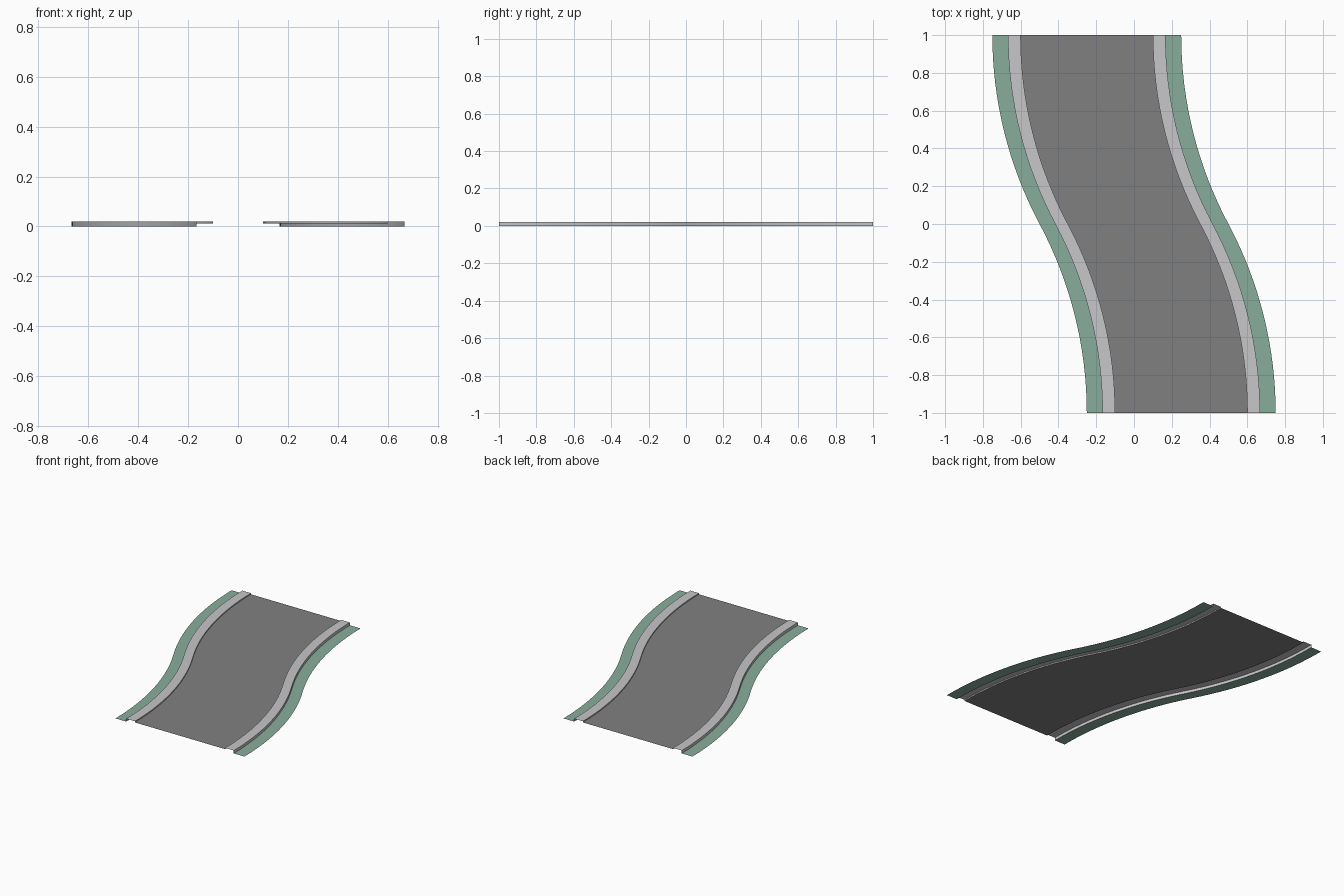
import bpy, bmesh, math

if "Cube" in bpy.data.objects:
    bpy.data.objects.remove(bpy.data.objects["Cube"])

SEG = 16            # segments per half of the S bend
SHIFT = 0.25        # sideways shift of each end
R = (1 + SHIFT**2) / (2 * SHIFT)
ROAD_Z, CURB_Z = 0.012, 0.02


def material(name, rgb):
    m = bpy.data.materials.new(name)
    m.diffuse_color = (*rgb, 1)
    m.use_nodes = True
    m.node_tree.nodes["Principled BSDF"].inputs["Base Color"].default_value = m.diffuse_color
    return m


asphalt = material("asphalt grey", (0.216, 0.216, 0.216))
concrete = material("curb light grey", (0.57, 0.57, 0.59))
grass = material("verge green", (0.25, 0.42, 0.33))


# S-shaped path made of two arcs, upright at both ends
def path():
    a_max = math.asin(1 / R)
    half = []
    for i in range(SEG + 1):
        a = a_max * i / SEG
        half.append((SHIFT - R * (1 - math.cos(a)), -1 + R * math.sin(a)))
    return half + [(-x, -y) for x, y in reversed(half[:-1])]


# Sweep an open (x, z) profile, listed left to right, along the path
def sweep(name, profile, mat):
    bm = bmesh.new()
    rows = [[bm.verts.new((px + x, py, z)) for x, z in profile] for px, py in path()]
    for a, b in zip(rows, rows[1:]):
        for k in range(len(profile) - 1):
            bm.faces.new((a[k], a[k + 1], b[k + 1], b[k]))
    mesh = bpy.data.meshes.new(name)
    bm.to_mesh(mesh)
    bm.free()
    mesh.materials.append(mat)
    ob = bpy.data.objects.new(name, mesh)
    bpy.context.collection.objects.link(ob)


# Road surface
sweep("road_surface", [(-0.35, ROAD_Z), (0.35, ROAD_Z)], asphalt)

# Curbs and grass verges on both sides
curb = [(-0.417, 0), (-0.417, CURB_Z), (-0.35, CURB_Z), (-0.35, ROAD_Z)]
verge = [(-0.5, 0), (-0.417, 0)]
for part, profile, mat in (("curb", curb, concrete), ("grass_verge", verge, grass)):
    sweep(part + "_left", profile, mat)
    sweep(part + "_right", [(-x, z) for x, z in reversed(profile)], mat)
